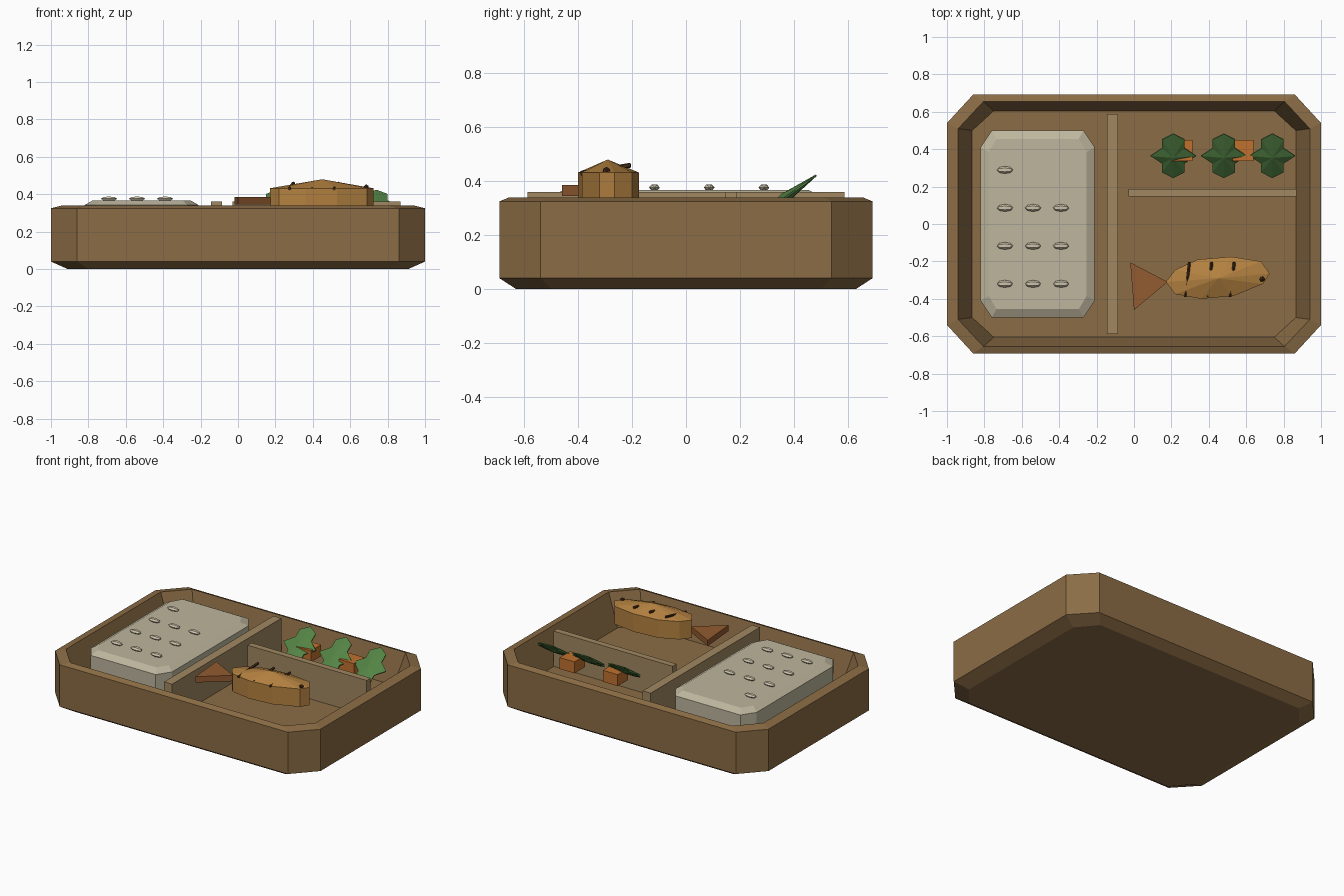
import bpy, bmesh, math
from mathutils import Vector, Matrix

if "Cube" in bpy.data.objects:
    bpy.data.objects.remove(bpy.data.objects["Cube"])


def material(name, r, g, b):
    m = bpy.data.materials.new(name)
    lin = [(c / 255) ** 2.2 for c in (r, g, b)]
    m.diffuse_color = (*lin, 1)
    m.use_nodes = True
    m.node_tree.nodes["Principled BSDF"].inputs["Base Color"].default_value = m.diffuse_color
    return m


WOOD = material("wood", 138, 108, 71)
DIVIDER = material("divider_wood", 160, 135, 98)
RICE = material("rice", 188, 180, 156)
SEED = material("seed", 205, 195, 170)
FISH = material("fish_skin", 178, 128, 66)
TAIL = material("fish_tail", 146, 92, 52)
DARK = material("char", 72, 50, 30)
GREEN = material("leaf_green", 84, 130, 70)
ORANGE = material("carrot_orange", 190, 112, 50)


def finish(name, bm, mat):
    bmesh.ops.recalc_face_normals(bm, faces=bm.faces)
    me = bpy.data.meshes.new(name)
    bm.to_mesh(me)
    bm.free()
    me.materials.append(mat)
    ob = bpy.data.objects.new(name, me)
    bpy.context.collection.objects.link(ob)
    return ob


def loft(name, rings, mat, apex=None):
    """Skin equal-sized rings; cap the start, and cap the end flat or with a peak."""
    bm = bmesh.new()
    vs = [[bm.verts.new(p) for p in ring] for ring in rings]
    n = len(vs[0])
    for a, b in zip(vs, vs[1:]):
        for i in range(n):
            j = (i + 1) % n
            bm.faces.new((a[i], a[j], b[j], b[i]))
    bm.faces.new(vs[0])
    if apex:
        top = bm.verts.new(apex)
        for i in range(n):
            bm.faces.new((vs[-1][i], vs[-1][(i + 1) % n], top))
    else:
        bm.faces.new(vs[-1])
    return finish(name, bm, mat)


def octagon(hx, hy, cx, cy, z, ox=0.0):
    """Rectangle with cut corners; cx, cy are where the cuts start."""
    pts = [(hx, -cy), (hx, cy), (cx, hy), (-cx, hy),
           (-hx, cy), (-hx, -cy), (-cx, -hy), (cx, -hy)]
    return [(x + ox, y, z) for x, y in pts]


def box(name, x0, x1, y0, y1, z0, z1, mat):
    ring = lambda z: [(x0, y0, z), (x1, y0, z), (x1, y1, z), (x0, y1, z)]
    return loft(name, [ring(z0), ring(z1)], mat)


def at(pts, z, s=1.0):
    return [(x * s, y * s, z) for x, y in pts]


# Tray: outer shell, sloped rim, tapering inner wall and floor
loft("tray", [octagon(0.91, 0.63, 0.80, 0.50, 0),
              octagon(1.0, 0.692, 0.86, 0.54, 0.04),
              octagon(1.0, 0.692, 0.86, 0.54, 0.325),
              octagon(0.94, 0.655, 0.805, 0.51, 0.34),
              octagon(0.865, 0.605, 0.75, 0.50, 0.12)], WOOD)

# Dividers
box("long_divider", -0.145, -0.085, -0.588, 0.588, 0.115, 0.36, DIVIDER)
box("cross_divider", -0.03, 0.868, 0.146, 0.188, 0.115, 0.36, DIVIDER)

# Rice block with bevelled top
loft("rice_block", [octagon(0.305, 0.50, 0.245, 0.41, 0.12, -0.515),
                    octagon(0.305, 0.50, 0.245, 0.41, 0.342, -0.515),
                    octagon(0.262, 0.455, 0.22, 0.385, 0.367, -0.515)], RICE)

# Seeds on the rice: low-poly spindles lying along x
spots = [(-0.69 + 0.15 * c, -0.32 + 0.203 * r) for r in range(3) for c in range(3)]
for x, y in spots + [(-0.69, 0.289)]:
    bm = bmesh.new()
    bmesh.ops.create_uvsphere(bm, u_segments=6, v_segments=4, radius=1)
    bmesh.ops.transform(bm, verts=bm.verts, matrix=Matrix.Translation((x, y, 0.376))
                        @ Matrix.Diagonal((0.043, 0.02, 0.014, 1))
                        @ Matrix.Rotation(math.pi / 2, 4, 'Y'))
    finish("seed", bm, SEED)

# Fish body: faceted outline rising to a peak
outline = [(0.17, -0.31), (0.22, -0.375), (0.36, -0.40), (0.53, -0.385), (0.69, -0.32),
           (0.725, -0.265), (0.68, -0.20), (0.52, -0.175), (0.34, -0.19), (0.22, -0.245)]
loft("fish_body", [at(outline, 0.31), at(outline, 0.432)], FISH, (0.45, -0.29, 0.48))

# Fish tail
tail = [(0.18, -0.31), (-0.02, -0.205), (0.0, -0.46)]
loft("fish_tail", [at(tail, 0.345), at(tail, 0.385)], TAIL)

# Grill marks: sloping bars mostly buried in the body
for x in (0.29, 0.41, 0.53):
    a, b = Vector((x - 0.016, -0.39, 0.429)), Vector((x + 0.006, -0.205, 0.459))
    d = b - a
    bm = bmesh.new()
    bmesh.ops.create_cone(bm, cap_ends=True, segments=6, radius1=0.009, radius2=0.009,
                          depth=d.length)
    bmesh.ops.transform(bm, verts=bm.verts, matrix=Matrix.Translation((a + b) / 2)
                        @ d.to_track_quat('Z', 'Y').to_matrix().to_4x4())
    finish("grill_mark", bm, DARK)

# Eye
bm = bmesh.new()
bmesh.ops.create_icosphere(bm, subdivisions=1, radius=0.016,
                           matrix=Matrix.Translation((0.685, -0.295, 0.437)))
finish("fish_eye", bm, DARK)

# Leaves: pointed plates, thicker in the middle, tilted towards the front
quarter = [(0, 0.146), (0.06, 0.108), (0.06, 0.05), (0.122, 0)]
right = quarter + [(x, -y) for x, y in quarter[-2::-1]]
leaf = right + [(-x, y) for x, y in right[-2:0:-1]]
for x in (0.21, 0.48, 0.74):
    ob = loft("green_leaf", [at(leaf, -0.018, 0.08), at(leaf, -0.003), at(leaf, 0.003)],
              GREEN, (0, 0, 0.02))
    ob.matrix_world = Matrix.Translation((x, 0.365, 0.336)) @ Matrix.Rotation(math.radians(36), 4, 'X')

# Carrot cubes
for x in (0.257, 0.583):
    box("carrot_cube", x - 0.056, x + 0.056, 0.337, 0.448, 0.262, 0.34, ORANGE)
